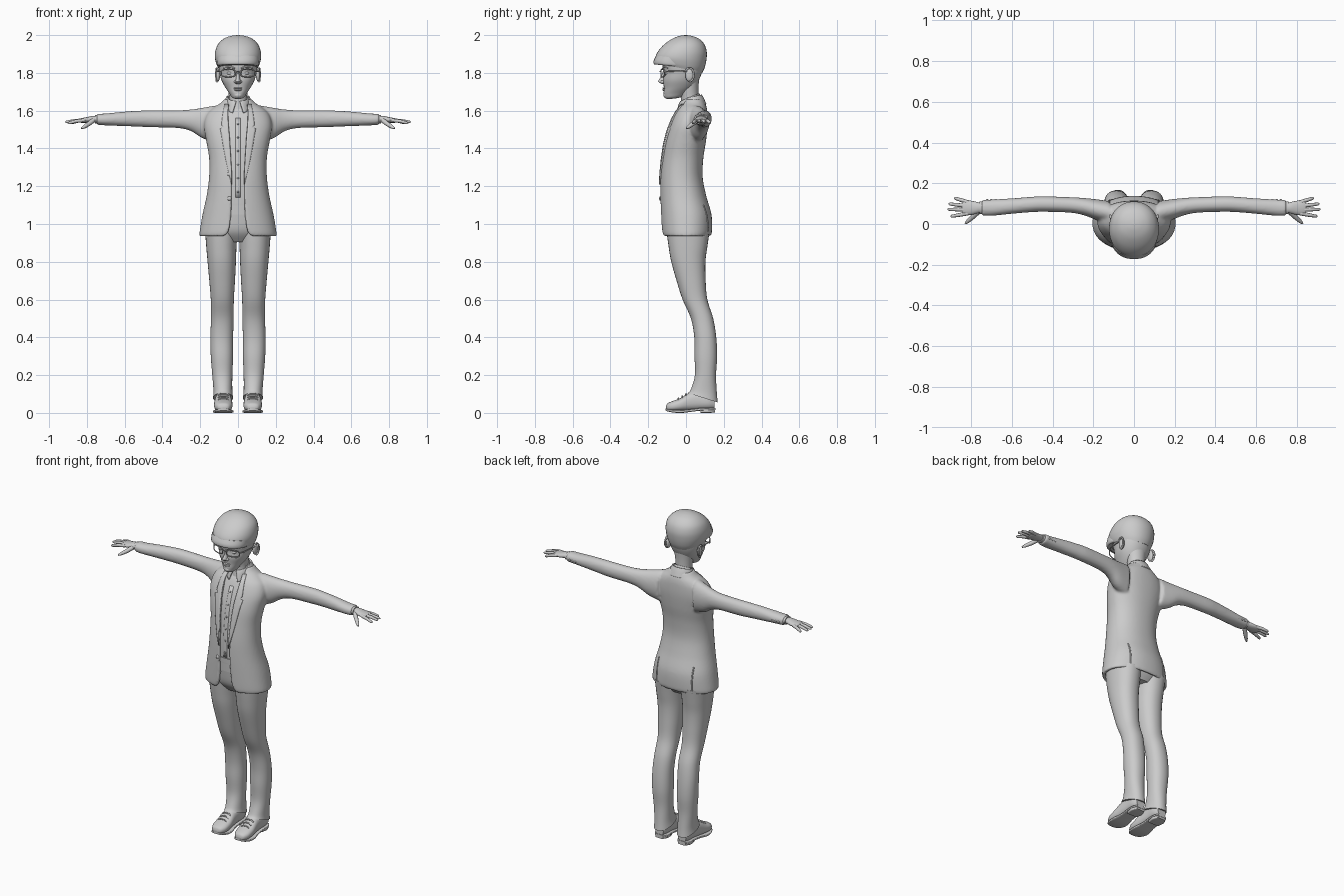
import bpy, bmesh, math
from mathutils import Vector as V

def finish(name, bm, mirror=False, thick=0, angle=40):
    me = bpy.data.meshes.new(name)
    bm.to_mesh(me)
    bm.free()
    ob = bpy.data.objects.new(name, me)
    bpy.context.collection.objects.link(ob)
    return dress(ob, mirror, thick, angle)

def activate(ob):
    bpy.ops.object.select_all(action='DESELECT')
    ob.select_set(True)
    bpy.context.view_layer.objects.active = ob

def dress(ob, mirror, thick=0, angle=40):
    activate(ob)
    bpy.ops.object.shade_smooth_by_angle(angle=math.radians(angle))
    if thick:
        m = ob.modifiers.new("thickness", 'SOLIDIFY')
        m.thickness, m.offset = thick, -1
    if mirror:
        ob.modifiers.new("mirror", 'MIRROR')
    return ob

def smooth_rows(rows, sub=5):
    """Catmull-Rom interpolation of rows of numbers."""
    out = []
    for i in range(len(rows) - 1):
        a, b = rows[max(i - 1, 0)], rows[i]
        c, d = rows[i + 1], rows[min(i + 2, len(rows) - 1)]
        for k in range(sub):
            t = k / sub
            out.append([0.5 * (2*q + (r-p)*t + (2*p-5*q+4*r-s)*t*t + (3*q-p-3*r+s)*t**3)
                        for p, q, r, s in zip(a, b, c, d)])
    return out + [list(rows[-1])]

# Frames turn a row into (front point, back point, side vector) of one ring
def upright(r):   # x, half width, front y, front z, back y, back z
    return V((r[0], r[2], r[3])), V((r[0], r[4], r[5])), V((r[1], 0, 0))

def along_arm(r):  # x, low z, high z, front y, back y
    y = (r[3] + r[4]) / 2
    return V((r[0], y, r[1])), V((r[0], y, r[2])), V((0, (r[4] - r[3]) / 2, 0))

def along_foot(r):  # y, half width, low z, high z
    return V((.078, r[0], r[2])), V((.078, r[0], r[3])), V((r[1], 0, 0))

def loft(name, rows, frame=upright, n=32, p=2.0, gap=False, mirror=False, thick=0, sub=5, angle=40):
    bm = bmesh.new()
    rings = []
    for r in smooth_rows(rows, sub):
        a, b, side = frame(r)
        mid, half = (a + b) / 2, (a - b) / 2
        t0 = math.asin(min(1, (max(r[6], .001) / side.length) ** (p / 2))) if gap else 0
        ring = []
        for j in range(n + 1 if gap else n):
            t = t0 + (2 * math.pi - 2 * t0) * j / n
            c, s = [math.copysign(abs(w) ** (2 / p), w) for w in (math.cos(t), math.sin(t))]
            ring.append(bm.verts.new(mid + half * c + side * s))
        rings.append(ring)
    for lo, hi in zip(rings, rings[1:]):
        for j in range(n):
            k = (j + 1) % len(lo)
            bm.faces.new((lo[j], lo[k], hi[k], hi[j]))
    if not gap:
        bm.faces.new(rings[0][::-1])
        bm.faces.new(rings[-1])
        bmesh.ops.recalc_face_normals(bm, faces=bm.faces)
    return finish(name, bm, mirror, thick, angle)

def tube(name, pts, r, mirror=False, radii=None, cyclic=False):
    cu = bpy.data.curves.new(name, 'CURVE')
    cu.dimensions, cu.bevel_depth, cu.bevel_resolution, cu.use_fill_caps = '3D', r, 3, True
    sp = cu.splines.new('POLY')
    sp.points.add(len(pts) - 1)
    sp.use_cyclic_u = cyclic
    for i, q in enumerate(pts):
        sp.points[i].co = (*q, 1)
        sp.points[i].radius = radii[i] if radii else 1
    ob = bpy.data.objects.new(name, cu)
    bpy.context.collection.objects.link(ob)
    activate(ob)
    bpy.ops.object.convert(target='MESH')
    return dress(bpy.context.object, mirror, angle=60)

def ball(name, loc, size, mirror=False):
    bm = bmesh.new()
    bmesh.ops.create_uvsphere(bm, u_segments=20, v_segments=12, radius=1)
    bmesh.ops.scale(bm, vec=size, verts=bm.verts)
    bmesh.ops.translate(bm, vec=loc, verts=bm.verts)
    return finish(name, bm, mirror)

# Jacket body: z, half width, front, back, half opening
coat = [(.935, .204, -.124, .130, .075), (.96, .203, -.130, .137, .052), (1.05, .188, -.135, .135, .038),
        (1.15, .166, -.138, .107, .034), (1.25, .153, -.137, .088, .035), (1.35, .153, -.128, .092, .040),
        (1.44, .168, -.114, .106, .046), (1.52, .180, -.090, .114, .052), (1.58, .165, -.064, .114, .056),
        (1.615, .130, -.042, .110, .056), (1.64, .092, -.022, .102, .052), (1.665, .068, -.012, .092, .046)]
P = 2.2
rows = [(0, w, f, z, b, z, g) for z, w, f, b, g in coat]
fine = smooth_rows(coat)

def coat_y(x, z, front=True):
    for a, b in zip(fine, fine[1:]):
        if z <= b[0]:
            break
    t = (z - a[0]) / (b[0] - a[0])
    _, w, f, k, _ = [p + (q - p) * t for p, q in zip(a, b)]
    d = (k - f) / 2 * max(0, 1 - abs(x / w) ** P) ** (1 / P)
    return (f + k) / 2 - d if front else (f + k) / 2 + d

jacket = loft("jacket", rows, n=64, p=P, gap=True, thick=.02)
sleeves = loft("sleeves", [(.12, 1.43, 1.628, .0, .112), (.19, 1.455, 1.615, .022, .122),
    (.25, 1.492, 1.606, .044, .128), (.32, 1.508, 1.602, .056, .132), (.45, 1.512, 1.602, .06, .136),
    (.52, 1.515, 1.600, .057, .132), (.6, 1.518, 1.595, .05, .126), (.7, 1.522, 1.585, .04, .12),
    (.748, 1.525, 1.584, .041, .118)], along_arm, p=2.1, mirror=True)
for ob in (jacket, sleeves):
    activate(ob)
    for m in list(ob.modifiers):
        bpy.ops.object.modifier_apply(modifier=m.name)
activate(jacket)
sleeves.select_set(True)
bpy.ops.object.join()
m = jacket.modifiers.new("blend", 'REMESH')
m.mode, m.voxel_size, m.use_smooth_shade = 'VOXEL', .0075, True
m = jacket.modifiers.new("soften", 'SMOOTH')
m.factor, m.iterations = .5, 5

def sheet(name, rows, off, mirror):
    """Strip of cloth lying on the jacket front; rows are z, inner x, outer x."""
    bm = bmesh.new()
    grid = [[bm.verts.new((x, coat_y(x, z) - off, z)) for x in (a + (b - a) * k / 4 for k in range(5))]
            for z, a, b in rows]
    for lo, hi in zip(grid, grid[1:]):
        for k in range(4):
            bm.faces.new((lo[k], lo[k + 1], hi[k + 1], hi[k]))
    return finish(name, bm, mirror, .012)

# Lapels, collars, vents and buttons
sheet("lapel", [(1.21, .032, .035), (1.27, .034, .049), (1.34, .038, .065), (1.42, .043, .080), (1.47, .046, .088),
                (1.505, .049, .095), (1.512, .05, .076), (1.525, .051, .088), (1.56, .053, .084),
                (1.6, .054, .078), (1.635, .05, .07)], .007, True)
loft("jacket_collar", [(0, .078, -.022, 1.615, .108, 1.635, .05), (0, .069, -.014, 1.645, .095, 1.665, .048),
                       (0, .061, -.008, 1.665, .084, 1.685, .046)], gap=True, thick=.01)
tube("back_vent", [(.12, coat_y(.12, z, False), z) for z in (.94, .98, 1.02, 1.06, 1.1)], .004, True)
for z in (1.135, 1.265):
    ball("jacket_button", (-.046, coat_y(.046, z) - .002, z), (.011, .006, .011))
for x in (.68, .70, .72):
    ball("cuff_button", (x, .118, 1.55), (.006, .005, .006), True)

# Shirt
loft("shirt", [(0, w - .024, f + .014, z, b - .024, z) for z, w, f, b, g in coat if 1 < z < 1.65], p=P)
sheet("shirt_placket", [(1.14 + .042 * i, -.012, .012) for i in range(11)], -.011, False)
for i in range(6):
    z = 1.17 + .072 * i
    ball("shirt_button", (0, coat_y(0, z) + .01, z), (.005, .004, .005))
loft("shirt_collar", [(0, .066, -.058, 1.585, .086, 1.65, .03), (0, .06, -.042, 1.63, .077, 1.68, .016),
                      (0, .055, -.032, 1.65, .071, 1.692, .010)], gap=True, thick=.006)
loft("shirt_cuff", [(.73, 1.531, 1.579, .048, .112), (.758, 1.532, 1.578, .049, .111)], along_arm, mirror=True)

# Trousers and belt
loft("trouser_hips", [(0, .10, -.06, .905, .09, .905), (0, .165, -.103, .96, .12, .96),
                      (0, .16, -.118, 1.04, .112, 1.04), (0, .143, -.124, 1.12, .085, 1.12)], p=2.2)
loft("belt", [(0, .144, -.128, 1.108, .085, 1.108), (0, .142, -.129, 1.135, .08, 1.135)], p=2.2)
loft("trouser_leg", [(.088, .086, -.103, .96, .125, .96), (.088, .08, -.092, .88, .113, .88),
    (.086, .075, -.078, .8, .103, .8), (.084, .068, -.05, .7, .104, .7), (.083, .061, -.018, .6, .113, .6),
    (.083, .06, .026, .5, .144, .5), (.086, .060, .044, .4, .160, .4), (.085, .059, .045, .3, .165, .3),
    (.083, .053, .047, .2, .159, .2), (.080, .05, .026, .125, .163, .11), (.079, .053, .010, .105, .168, .055)],
    p=2.2, mirror=True)

# Shoes
loft("shoe", [(-.106, .012, .02, .034), (-.098, .031, .012, .05), (-.07, .046, .008, .063), (-.03, .049, .009, .078),
              (.02, .044, .012, .108), (.07, .041, .016, .115), (.12, .04, .018, .11), (.152, .028, .022, .085)],
     along_foot, p=2.4, mirror=True)
loft("sole", [(-.108, .015, .012, .024), (-.095, .037, .007, .019), (-.06, .052, .001, .016), (-.02, .053, .0, .016),
              (.03, .043, .006, .02), (.08, .043, .012, .026), (.13, .042, .014, .027), (.155, .028, .014, .027)],
     along_foot, p=5, mirror=True)
loft("heel", [(.078, .036, .0, .024), (.12, .041, .0, .024), (.153, .026, .002, .024)], along_foot, p=6, mirror=True)
for i in range(3):
    y, z = -.04 + .02 * i, .074 + .012 * i
    tube("shoe_lace", [(.05, y, z - .006), (.065, y, z + .003), (.091, y, z + .003), (.106, y, z - .006)], .004, True)

# Hands
loft("palm", [(.74, 1.54, 1.572, .06, .1), (.77, 1.538, 1.572, .052, .108), (.8, 1.536, 1.566, .045, .114),
              (.83, 1.536, 1.56, .044, .116), (.843, 1.54, 1.556, .05, .112)], along_arm, n=20, mirror=True)
for y0, x1, y1, z1 in ((.052, .900, .037, 1.534), (.070, .915, .072, 1.54), (.088, .911, .099, 1.539),
                       (.107, .883, .128, 1.535)):
    a, b = V((.815, y0, 1.549)), V((x1, y1, z1))
    tube("finger", [a, a.lerp(b, .5) + V((0, 0, .003)), a.lerp(b, .92), b], .0098, True, [1, .95, .75, .3])
tube("thumb", [(.765, .06, 1.55), (.79, .036, 1.53), (.815, .014, 1.514), (.828, .002, 1.506)], .012, True,
     [1.1, 1, .8, .35])

# Neck and head
loft("neck", [(0, .056, -.04, 1.57, .075, 1.57), (0, .048, -.026, 1.65, .066, 1.66),
              (0, .052, -.03, 1.7, .066, 1.72), (0, .06, -.03, 1.76, .07, 1.77)])
loft("head", [(0, .012, -.095, 1.661, -.06, 1.664), (0, .032, -.112, 1.668, -.025, 1.672),
              (0, .047, -.118, 1.69, .01, 1.695), (0, .067, -.117, 1.72, .045, 1.725),
              (0, .087, -.121, 1.76, .067, 1.76), (0, .098, -.118, 1.8, .084, 1.8),
              (0, .104, -.125, 1.84, .092, 1.84), (0, .104, -.115, 1.9, .095, 1.9),
              (0, .07, -.07, 1.96, .06, 1.96)], p=2.15)
loft("nose", [(0, .006, -.122, 1.81, -.09, 1.81), (0, .009, -.131, 1.785, -.09, 1.785),
              (0, .013, -.145, 1.761, -.09, 1.761), (0, .017, -.146, 1.752, -.09, 1.752),
              (0, .012, -.13, 1.742, -.09, 1.742)], n=20)
ball("nostril_wing", (.013, -.124, 1.752), (.008, .012, .008), True)
ball("upper_lip", (0, -.115, 1.719), (.025, .010, .005))
ball("lower_lip", (0, -.115, 1.710), (.021, .010, .006))
ball("chin", (0, -.104, 1.682), (.022, .016, .016))
ball("eye", (.042, -.101, 1.798), (.016, .012, .010), True)
tube("eyebrow", [(.016, -.122, 1.825), (.045, -.116, 1.832), (.075, -.097, 1.826)], .005, True, [.8, 1, .4])
ball("ear", (.106, .018, 1.788), (.011, .022, .034), True)
tube("ear_rim", [(.112 + .004 * math.sin(a), .018 + .024 * math.sin(a), 1.79 + .036 * math.cos(a))
                 for a in (math.radians(d) for d in range(-60, 181, 24))], .005, True)

# Glasses
lens = []
for i in range(28):
    a = 2 * math.pi * i / 28
    c, s = [math.copysign(abs(w) ** .6, w) for w in (math.cos(a), math.sin(a))]
    x = .051 + .037 * c
    lens.append((x, -.133 + 2.8 * x * x, 1.799 + .020 * s))
tube("glasses_rim", lens, .0032, True, cyclic=True)
tube("glasses_bridge", [(-.015, -.132, 1.804), (0, -.137, 1.808), (.015, -.132, 1.804)], .003)
tube("glasses_temple", [(.087, -.111, 1.806), (.103, -.085, 1.809), (.108, -.03, 1.81), (.111, .02, 1.808)], .0035, True)

# Flat cap with short brim
loft("cap", [(0, .104, -.150, 1.852, .086, 1.800), (0, .114, -.160, 1.865, .099, 1.828),
             (0, .122, -.160, 1.89, .108, 1.868), (0, .120, -.143, 1.921, .110, 1.91),
             (0, .106, -.113, 1.953, .098, 1.95), (0, .076, -.072, 1.981, .070, 1.98),
             (0, .038, -.032, 1.996, .034, 1.995), (0, .003, -.002, 2.0, .002, 2.0)], n=40, p=2.1)
loft("cap_brim", [(0, .104, -.168, 1.845, .03, 1.826), (0, .110, -.172, 1.852, .03, 1.834),
                  (0, .112, -.170, 1.868, .03, 1.85), (0, .112, -.158, 1.892, .03, 1.87)], n=40, p=2.2)
